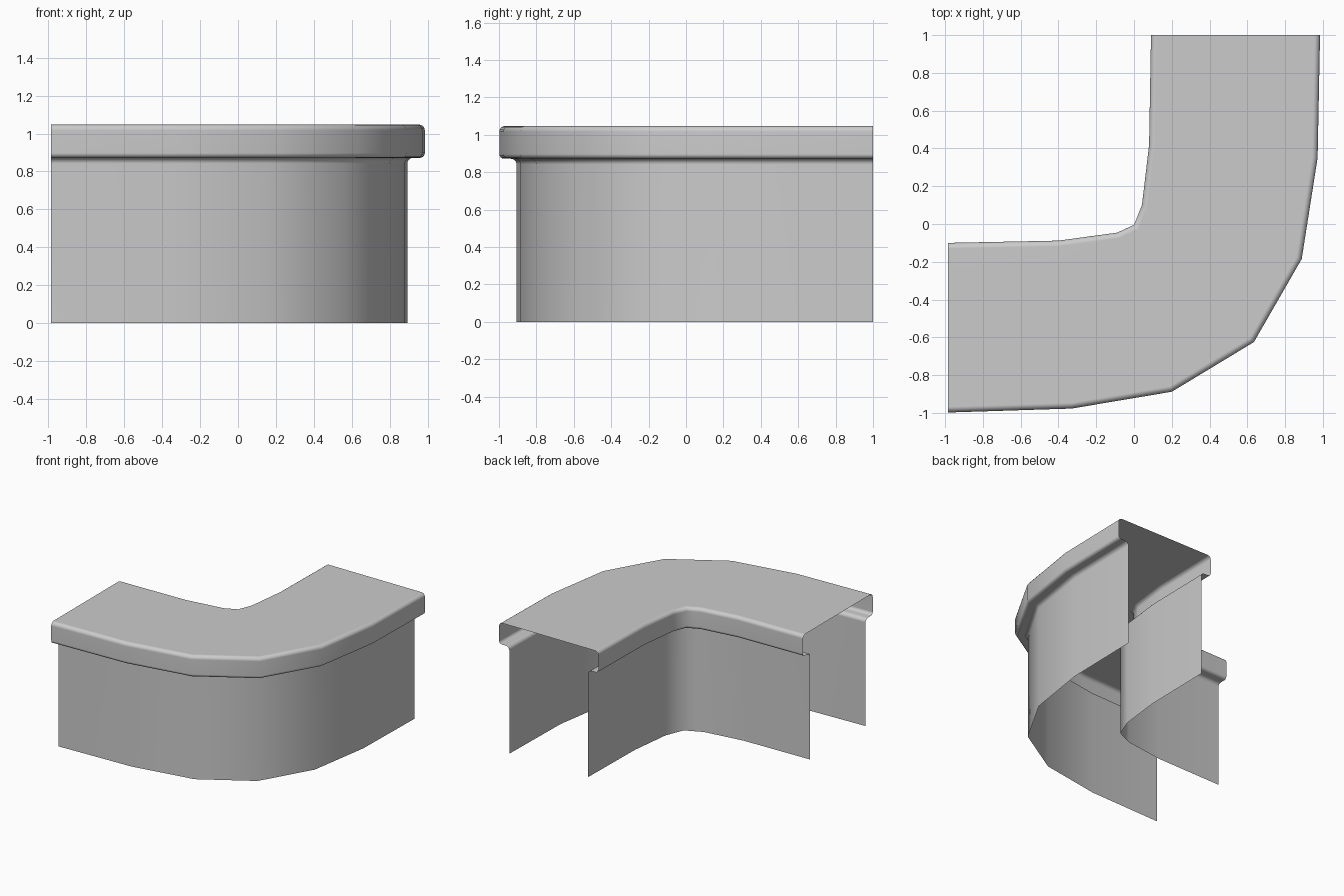
import bpy, math
from mathutils import Vector

if "Cube" in bpy.data.objects:
    bpy.data.objects.remove(bpy.data.objects["Cube"])

# Plan outlines of the cap, from the left end round to the back end
outer = [(-0.985, -0.998), (-0.33, -0.977), (0.2, -0.888), (0.635, -0.625),
         (0.888, -0.185), (0.972, 0.35), (0.985, 1.0)]
inner = [(-0.985, -0.1), (-0.4, -0.088), (-0.09, -0.046), (0.0, -0.005),
         (0.042, 0.1), (0.08, 0.42), (0.09, 1.0)]


def arc(cx, cz, r, a0, a1, n=4):
    return [(cx + r * math.cos(math.radians(a0 + (a1 - a0) * i / n)),
             cz + r * math.sin(math.radians(a0 + (a1 - a0) * i / n))) for i in range(n + 1)]


# Half profile (inset from the cap edge, height): wall, cove, rounded lip
profile = ([(0.092, 0.0)] + arc(0.062, 0.842, 0.03, 0, 90)
           + arc(0.025, 0.897, 0.025, 270, 180) + arc(0.03, 1.017, 0.03, 180, 90))


def insets(path, side):
    """Mitred inset direction at each path point; side +1 is left of travel."""
    pts = [Vector(p) for p in path]
    nrm = [Vector((-(b - a).y, (b - a).x)).normalized() * side for a, b in zip(pts, pts[1:])]
    out = [Vector((0, side))]
    for a, b in zip(nrm, nrm[1:]):
        out.append((a + b) / (1 + a.dot(b)))
    return pts, out + [Vector((-side, 0))]


# Sweep the profile up the outer side, across the top and down the inner side
po, no = insets(outer, 1)
pi_, ni = insets(inner, -1)
verts = []
for i in range(len(outer)):
    for p, n, prof in ((po[i], no[i], profile), (pi_[i], ni[i], profile[::-1])):
        for d, z in prof:
            q = p + n * d
            verts.append((q.x, q.y, z))
m = 2 * len(profile)
faces = [(i * m + k, (i + 1) * m + k, (i + 1) * m + k + 1, i * m + k + 1)
         for i in range(len(outer) - 1) for k in range(m - 1)]

mesh = bpy.data.meshes.new("curved_wall_shell")
mesh.from_pydata(verts, [], faces)
mesh.update()
wall = bpy.data.objects.new("curved_wall_shell", mesh)
bpy.context.collection.objects.link(wall)
for f in mesh.polygons:
    f.use_smooth = True

# Keep the flat top evenly shaded
wn = wall.modifiers.new("weighted_normals", 'WEIGHTED_NORMAL')
wn.weight = 50
